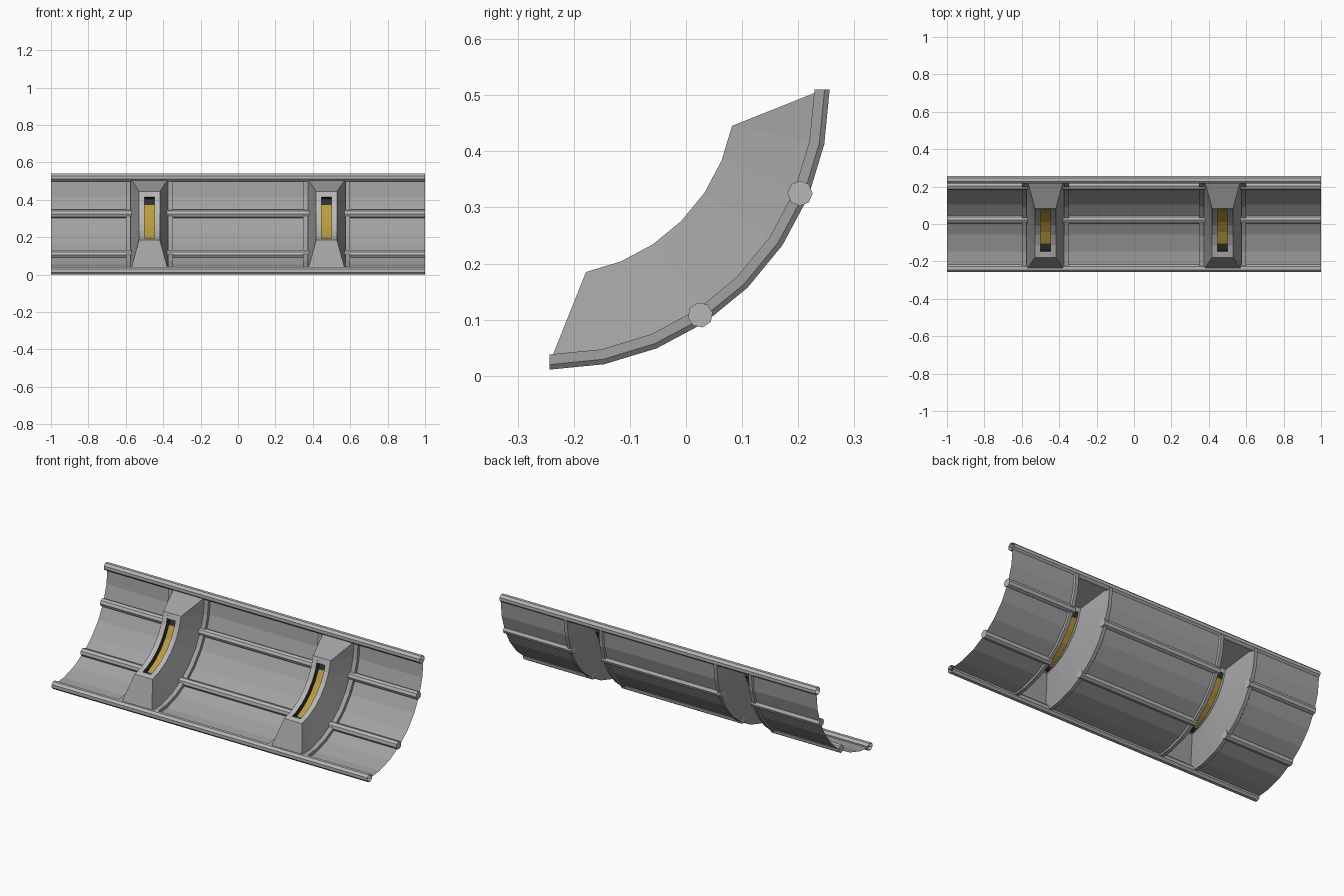
import bpy, bmesh, math
from mathutils import Matrix, Vector

cube = bpy.data.objects.get("Cube")
if cube:
    bpy.data.objects.remove(cube, do_unlink=True)

CY, CZ = -0.243, 0.51      # axis of the curved panel
STEP = 11.25               # degrees per facet
FULL = [-90 + STEP * i for i in range(9)]
INNER = FULL[1:-1]
SLOT = [-73.1] + FULL[2:-2] + [-16.9]
GLOW = FULL[2:-2]
FRAMES = (-0.4735, 0.4735)


def material(name, color):
    m = bpy.data.materials.new(name)
    m.use_nodes = True
    m.diffuse_color = (*color, 1)
    m.node_tree.nodes["Principled BSDF"].inputs["Base Color"].default_value = (*color, 1)
    return m


GREY = material("panel grey", (0.36, 0.36, 0.36))
LIGHT = material("trim light grey", (0.47, 0.47, 0.47))
DARK = material("recess dark", (0.03, 0.03, 0.033))
YELLOW = material("lamp yellow", (0.50, 0.33, 0.045))


def arc(r, deg, x):
    a = math.radians(deg)
    return Vector((x, CY + r * math.cos(a), CZ + r * math.sin(a)))


def finish(name, bm, mat):
    bmesh.ops.remove_doubles(bm, verts=bm.verts, dist=1e-5)
    bmesh.ops.recalc_face_normals(bm, faces=bm.faces)
    me = bpy.data.meshes.new(name)
    bm.to_mesh(me)
    bm.free()
    me.materials.append(mat)
    ob = bpy.data.objects.new(name, me)
    bpy.context.collection.objects.link(ob)
    return ob


def loft(bm, rows, closed=False):
    """Join rows of points into quads, skipping corners that coincide."""
    grid = [[bm.verts.new(p) for p in row] for row in rows]
    for a, b in zip(grid, grid[1:]):
        n = len(a)
        for i in range(n if closed else n - 1):
            j = (i + 1) % n
            ring = []
            for v in (a[i], a[j], b[j], b[i]):
                if all((v.co - w.co).length > 1e-6 for w in ring):
                    ring.append(v)
            if len(ring) > 2:
                bm.faces.new(ring)
    if closed:
        bm.faces.new(grid[0])
        bm.faces.new(grid[-1])


def sweep(bm, profile, angles, closed=False):
    """Carry a (radius, x) profile around the panel axis."""
    loft(bm, [[arc(r, a, x) for r, x in profile] for a in angles], closed)


def tube(name, y, z, x0, x1, mat, turn=0, caps=True):
    bm = bmesh.new()
    bmesh.ops.create_cone(bm, segments=8, radius1=0.0225, radius2=0.0225,
                          depth=x1 - x0, cap_ends=caps)
    bmesh.ops.rotate(bm, verts=bm.verts, matrix=Matrix.Rotation(math.pi / 2, 3, 'Y'))
    bmesh.ops.rotate(bm, verts=bm.verts,
                     matrix=Matrix.Rotation(math.radians(turn + 22.5), 3, 'X'))
    bmesh.ops.translate(bm, verts=bm.verts, vec=((x0 + x1) / 2, y, z))
    finish(name, bm, mat)


# Curved skin panels and the stringers along them, split at the frames
gap = 0.105
bays = ((-1, FRAMES[0] - gap), (FRAMES[0] + gap, FRAMES[1] - gap), (FRAMES[1] + gap, 1))
for n, (x0, x1) in zip(("right", "middle", "left"), bays):
    bm = bmesh.new()
    sweep(bm, [(0.491, x0), (0.491, x1)], FULL)
    finish(n + "_skin_panel", bm, GREY)
    e0 = x0 if x0 == -1 else x0 - 0.01
    e1 = x1 if x1 == 1 else x1 + 0.01
    for level, deg in (("upper", FULL[6]), ("lower", FULL[3])):
        p = arc(0.483, deg, 0)
        tube(f"{n}_{level}_stringer", p.y, p.z, e0, e1, LIGHT, deg)

# Open edge rails
tube("top_edge_rail", 0.2365, 0.519, -1, 1, LIGHT, caps=False)
tube("bottom_edge_rail", -0.236, 0.0208, -1, 1, LIGHT, caps=False)

for side, cx in zip(("right", "left"), FRAMES):
    # Rib on each side of the lamp housing, bevelled on the outer edge
    for s, edge in ((-1, "outer"), (1, "inner")):
        bm = bmesh.new()
        prof = [(0.472, 0.1), (0.472, 0.1265), (0.490, 0.1265), (0.499, 0.12), (0.499, 0.1)]
        sweep(bm, [(r, cx + s * x) for r, x in prof], FULL, closed=True)
        finish(f"{side}_{edge}_rib", bm, LIGHT if edge == "" else GREY)

    # Tapered hollow housing: two side walls and two sloped ends
    bm = bmesh.new()
    for s in (-1, 1):
        base = [arc(0.487, a, cx + s * 0.1) for a in FULL]
        crown = [arc(0.3315, min(max(a, INNER[0]), INNER[-1]), cx + s * 0.056) for a in FULL]
        loft(bm, [base, crown])
    for a, b in ((FULL[0], INNER[0]), (FULL[-1], INNER[-1])):
        loft(bm, [[arc(0.487, a, cx + s * 0.1) for s in (-1, 1)],
                  [arc(0.3315, b, cx + s * 0.056) for s in (-1, 1)]])
    finish(side + "_lamp_housing", bm, GREY)

    # Curved lip around the lamp slot
    bm = bmesh.new()
    for s in (-1, 1):
        sweep(bm, [(0.3315, cx + s * 0.026), (0.3315, cx + s * 0.056)], INNER)
    for ends in ((INNER[0], SLOT[0]), (SLOT[-1], INNER[-1])):
        sweep(bm, [(0.3315, cx - 0.026), (0.3315, cx + 0.026)], ends)
    finish(side + "_lamp_lip", bm, LIGHT)

    # Dark recess walls and floor ends
    bm = bmesh.new()
    for s in (-1, 1):
        sweep(bm, [(0.3315, cx + s * 0.026), (0.36, cx + s * 0.026)], SLOT)
    for a in (SLOT[0], SLOT[-1]):
        loft(bm, [[arc(r, a, cx + s * 0.026) for s in (-1, 1)] for r in (0.3315, 0.36)])
    for ends in (SLOT[:2], SLOT[-2:]):
        sweep(bm, [(0.36, cx - 0.026), (0.36, cx + 0.026)], ends)
    finish(side + "_lamp_recess", bm, DARK)

    # Glowing strip
    bm = bmesh.new()
    sweep(bm, [(0.36, cx - 0.026), (0.36, cx + 0.026)], GLOW)
    finish(side + "_lamp_strip", bm, YELLOW)
